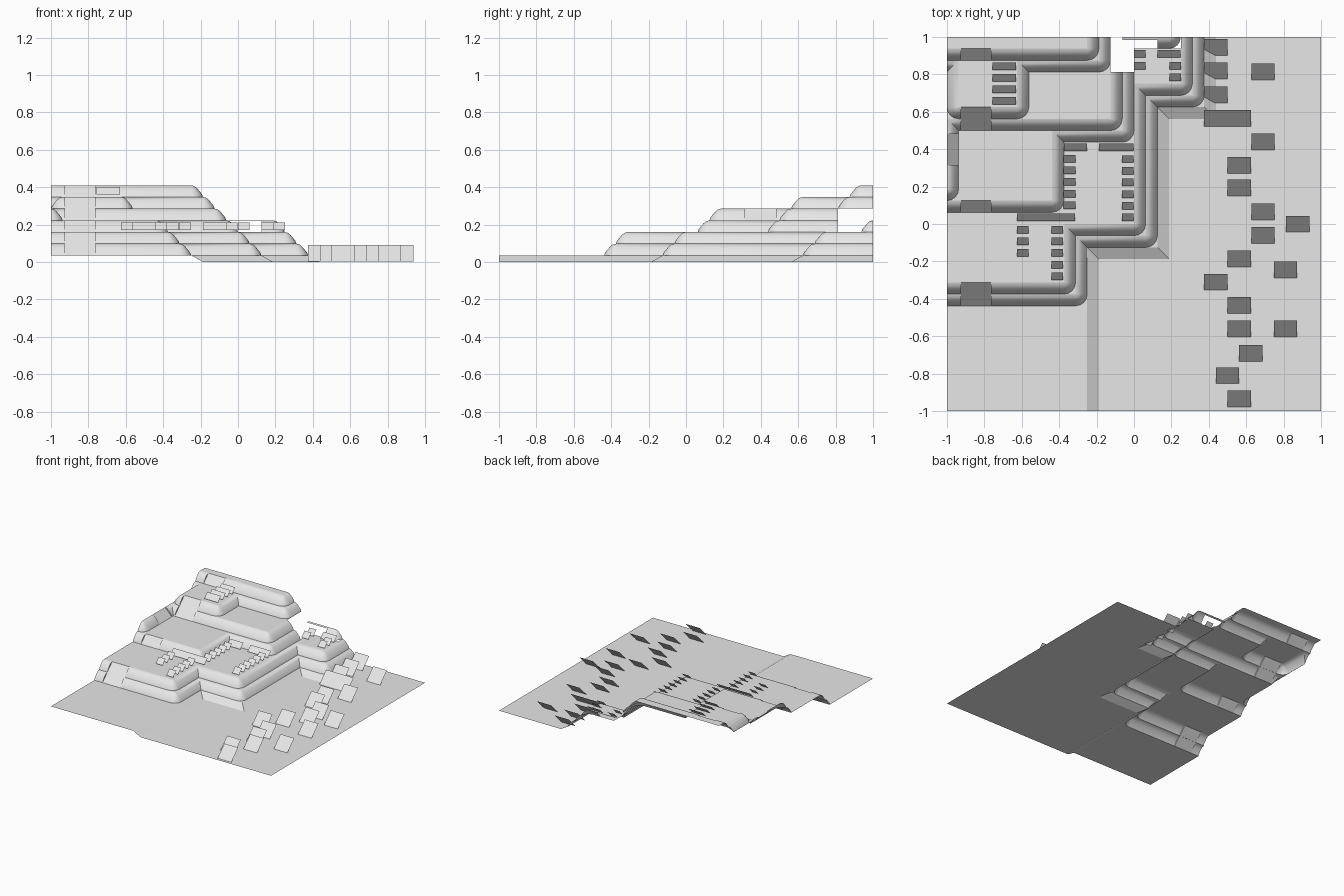
import bpy, math
from mathutils import Vector

if "Cube" in bpy.data.objects:
    bpy.data.objects.remove(bpy.data.objects["Cube"])

T = 0.0625                       # one map tile, also the height of one step
G = 0.035                        # height of the upper ground
PROFILE = [(0, 0), (.006, .016), (.03, .045), (.045, .058), (T, T)]

grey = bpy.data.materials.new("plain_grey")
grey.diffuse_color = (0.8, 0.8, 0.8, 1)
grey.use_nodes = True
grey.node_tree.nodes["Principled BSDF"].inputs["Base Color"].default_value = grey.diffuse_color


def make(name, verts, faces, smooth=False):
    me = bpy.data.meshes.new(name)
    me.from_pydata(verts, [], faces)
    me.materials.append(grey)
    me.update()
    for p in me.polygons:        # open sheets look upwards
        if p.normal.z < -1e-5:
            p.flip()
    ob = bpy.data.objects.new(name, me)
    bpy.context.collection.objects.link(ob)
    if smooth:
        bpy.ops.object.select_all(action='DESELECT')
        ob.select_set(True)
        bpy.context.view_layer.objects.active = ob
        bpy.ops.object.shade_smooth_by_angle(angle=math.radians(40))
    return ob


def line(path, d, rounded=True):
    """Path moved d to its left, outer corners rounded; also stair flags."""
    pts, flags = [], []
    P = [Vector(p[:2]) for p in path]
    dirs = [(b - a).normalized() for a, b in zip(P, P[1:])]
    nor = [Vector((-v.y, v.x)) for v in dirs]
    for i, p in enumerate(P):
        n1, n2 = nor[max(i - 1, 0)], nor[min(i, len(nor) - 1)]
        turn = n1.x * n2.y - n1.y * n2.x
        if abs(turn) < .01:
            new = [p + n1 * d]
        elif turn > 0 and rounded:
            c, r = p + (n1 + n2) * T, T - d
            new = [c - r * (n1 * math.cos(a) + n2 * math.sin(a))
                   for a in [k * math.pi / 8 for k in range(5)]]
        else:
            new = [p + (n1 + n2) * d]
        pts += [(max(q.x, -1), q.y) for q in new]
        flags += [len(path[i]) == 3] * len(new)
    return pts, flags


def cliff(name, path, z, profile=PROFILE, rounded=True):
    """Sweep the step profile along a path; stair segments become straight ramps."""
    rows = [[(x, y, z + h) for x, y in line(path, d, rounded)[0]] for d, h in profile]
    flags = line(path, 0, rounded)[1]
    n, m = len(flags), len(rows)
    verts = [v for r in rows for v in r]
    faces, ramps = [], []
    for i in range(n - 1):
        if flags[i]:
            ramps.append((i, i + 1, (m - 1) * n + i + 1, (m - 1) * n + i))
            faces += [tuple(j * n + k for j in range(m)) for k in (i, i + 1)]  # cheeks
        else:
            faces += [(j * n + i, j * n + i + 1, (j + 1) * n + i + 1, (j + 1) * n + i)
                      for j in range(m - 1)]
    make(name, verts, faces, True)
    for f in ramps:
        make(name + "_stair", [verts[k] for k in f], [(0, 1, 2, 3)])


def flat(name, outline, z):
    pts = []
    for p in outline:
        if not pts or math.dist(p, pts[-1]) > 1e-4:
            pts.append(p)
    make(name, [(x, y, z) for x, y in pts], [tuple(range(len(pts)))])


def front(y, *rest):
    """Front edge from the left border with a stair opening."""
    return [(-1, y), (-.925, y, 1), (-.765, y), *rest]


# Low ground and the gentle step up to the cliff foot
step = [(-.1875, -1), (-.1875, -.1875), (.1875, -.1875), (.1875, .5625), (.4375, .5625), (.4375, 1)]
cliff("ground_slope", step, 0, [(0, 0), (T, G)], False)
flat("low_ground", line(step, 0, False)[0] + [(1, 1), (1, -1)], 0)

# Cliff bands from the bottom to the top
bands = [
    front(-.4375, (-.25, -.4375), (-.25, -.125), (.125, -.125), (.125, .625), (.375, .625), (.375, 1)),
    front(-.375, (-.3125, -.375), (-.3125, -.0625), (.0625, -.0625), (.0625, .6875), (.3125, .6875), (.3125, 1)),
    front(.0625, (-.375, .0625), (-.375, .4375), (0, .4375), (0, .8125)),
    [(-1, .125), (-.9375, .125), (-.9375, .315, 1), (-.9375, .48), (-.9375, .5)]
    + front(.5, (-.0625, .5), (-.0625, .8125))[1:],
    [(-1.0625, .8125), (-1, .8125)]
    + front(.5625, (-.5625, .5625), (-.5625, .8125), (-.125, .8125), (-.125, 1)),
    front(.875, (-.1875, .875), (-.1875, 1)),
]
lower = [(-1, -1)] + line(step, T, False)[0]
for i, path in enumerate(bands):
    z = G + i * T
    flat(f"terrace_{i}", lower + line(path, .001)[0][::-1], z)
    cliff(f"cliff_{i}", path, z)
    lower = line(path, T)[0]
    if i == 1:                   # the second terrace stops short of the rear gap
        lower = lower[:-1] + [(.25, .9375), (0, .9375)]
flat("top_terrace", lower + [(-1, 1)], G + 6 * T)

# Rear ledge at the back border
cliff("rear_ledge", [(.125, .9375), (.25, .9375), (.25, 1)], G + 2 * T)
cliff("rear_ledge_rim", [(-.0625, .9375), (.125, .9375)], G + 2 * T, PROFILE[3:])


def leaning(name, items, w, s, z):
    """Flat plates leaning back at 45 degrees; items are centre x, centre y."""
    verts, faces = [], []
    for x, y in items:
        k = len(verts)
        verts += [(x + a * w / 2, y + b * s / 2, z + (b + 1) * s / 2)
                  for a, b in ((-1, -1), (1, -1), (1, 1), (-1, 1))]
        faces.append((k, k + 1, k + 2, k + 3))
    make(name, verts, faces)


# Trees on the low ground
leaning("trees", [
    (.69, .815), (.4375, .945), (.4375, .82), (.4375, .69), (.4375, .565), (.5625, .565),
    (.69, .44), (.5625, .315), (.5625, .195), (.69, .065), (.875, 0), (.69, -.06),
    (.5625, -.185), (.81, -.245), (.4375, -.31), (.5625, -.435), (.5625, -.56),
    (.81, -.56), (.625, -.69), (.5, -.81), (.5625, -.935)], .125, .088, .002)

# Fence posts and rails on the terraces
Z1, Z4 = G + 2 * T + .012, G + 5 * T + .012
posts = [(-.033, .035 + k * .0625) for k in range(7)]
posts += [(-.345, .1 + k * .0625) for k in range(5)]
posts += [(-.41, -.03 - k * .0625) for k in range(5)]
posts += [(-.595, -.03 - k * .0625) for k in range(3)]
posts += [(.03, .91), (.03, .845), (.22, .845), (.22, .785)]
leaning("fence_posts", posts, .0625, .04, Z1)
leaning("fence_rails", [(-.3125, .41), (-.125, .41), (.1875, .91)], .122, .04, Z1)
leaning("long_fence_rail", [(-.47, .035)], .31, .04, Z1)
leaning("upper_fence_rails", [(-.693, .66 + k * .0615) for k in range(4)], .125, .04, Z4)
